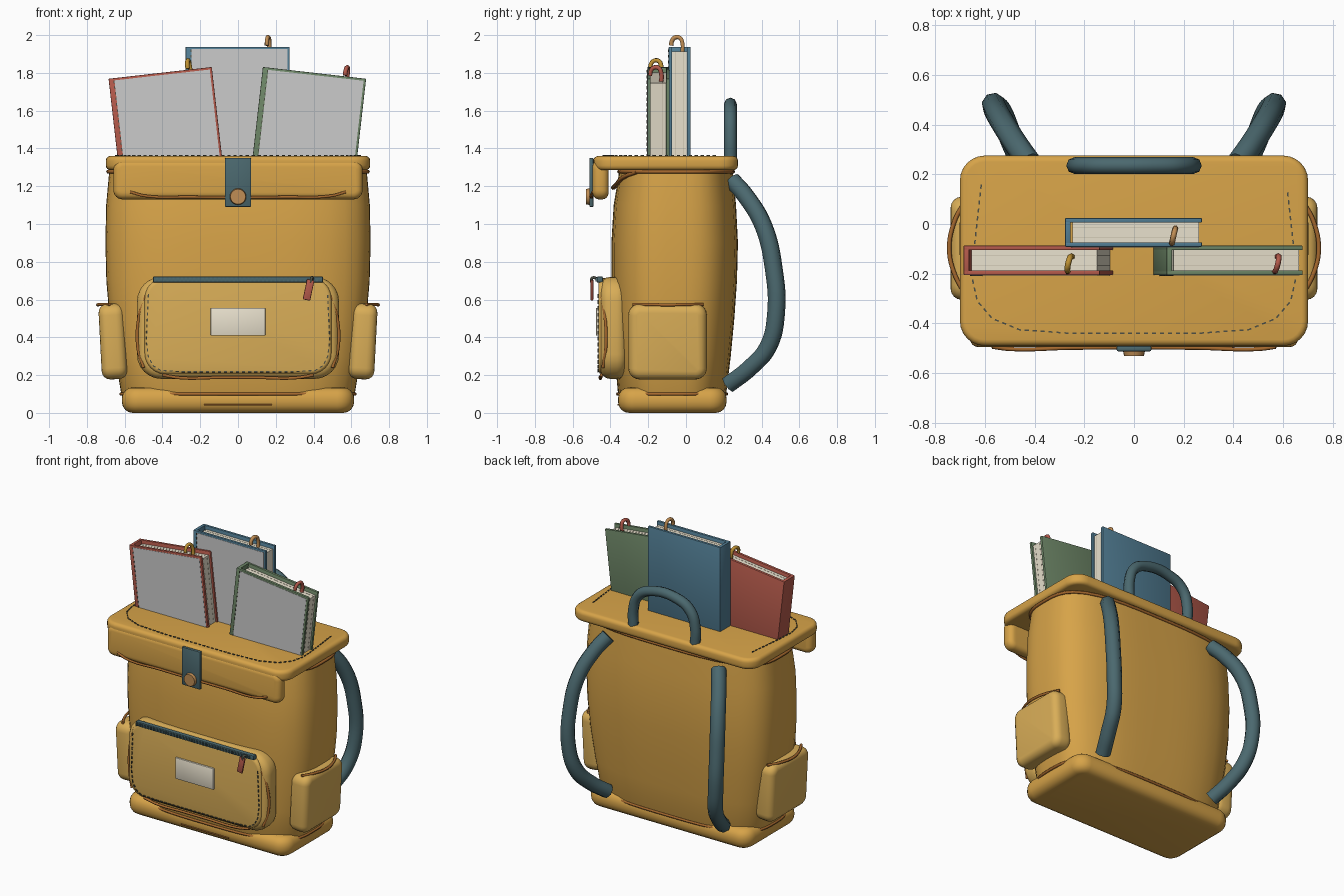
import bpy, bmesh
from math import sin, cos, pi, radians
from mathutils import Vector, Matrix

if "Cube" in bpy.data.objects:
    bpy.data.objects.remove(bpy.data.objects["Cube"])


def mat(name, r, g, b):
    m = bpy.data.materials.new(name)
    m.diffuse_color = [(c / 255) ** 2.2 for c in (r, g, b)] + [1]
    m.use_nodes = True
    m.node_tree.nodes["Principled BSDF"].inputs["Base Color"].default_value = m.diffuse_color
    return m


MUSTARD = mat("mustard", 214, 162, 74)
LIGHT = mat("light_mustard", 216, 172, 88)
BROWN = mat("brown_trim", 165, 105, 50)
BLUE = mat("strap_blue", 76, 104, 110)
DARK = mat("thread", 78, 80, 70)
CREAM = mat("paper", 232, 224, 204)
EDGE = mat("page_edge", 195, 186, 165)
COPPER = mat("copper", 190, 140, 85)
RED = mat("red_cloth", 178, 90, 76)
GREEN = mat("green_cloth", 108, 132, 102)
COVER = mat("blue_cloth", 82, 124, 146)
GOLD = mat("gold_ribbon", 190, 145, 55)


def finish(name, bm, m, angle=40):
    bmesh.ops.recalc_face_normals(bm, faces=bm.faces)
    me = bpy.data.meshes.new(name)
    bm.to_mesh(me)
    bm.free()
    for p in me.polygons:
        p.use_smooth = True
    me.set_sharp_from_angle(angle=radians(angle))
    if m:
        me.materials.append(m)
    ob = bpy.data.objects.new(name, me)
    bpy.context.collection.objects.link(ob)
    return ob


def loft(name, rings, m, angle=50):
    bm = bmesh.new()
    vs = [[bm.verts.new(p) for p in r] for r in rings]
    n = len(rings[0])
    for a, b in zip(vs, vs[1:]):
        for i in range(n):
            bm.faces.new((a[i], a[(i + 1) % n], b[(i + 1) % n], b[i]))
    bm.faces.new(vs[0])
    bm.faces.new(vs[-1])
    return finish(name, bm, m, angle)


def round_rect(x0, x1, y0, y1, r, n=6):
    out = []
    for k, (cx, cy) in enumerate(((x1 - r, y1 - r), (x0 + r, y1 - r), (x0 + r, y0 + r), (x1 - r, y0 + r))):
        for i in range(n + 1):
            a = (k + i / n) * pi / 2
            out.append((cx + r * cos(a), cy + r * sin(a)))
    return out


def super_ring(z, h, y0, y1, n=48, power=3.3):
    """Soft squarish outline of the bag body at height z."""
    out = []
    for i in range(n):
        c, s = cos(2 * pi * i / n), sin(2 * pi * i / n)
        k = (abs(c) ** power + abs(s) ** power) ** (-1 / power)
        out.append((h * c * k, (y0 + y1) / 2 + (y1 - y0) / 2 * s * k, z))
    return out


def plate(name, axis, u, v, w, r, e, m):
    """Rounded-rectangle cushion: spans u and v, thickness w along axis, edge radius e."""
    steps = [(e * (1 - sin(t * pi / 8)), w[0] + e * (1 - cos(t * pi / 8))) for t in range(5)]
    steps += [(d, w[1] + w[0] - h) for d, h in reversed(steps)]
    rings = []
    for d, h in steps:
        pts = round_rect(u[0] + d, u[1] - d, v[0] + d, v[1] - d, max(r - d, 0.004))
        rings.append([{"x": (h, a, b), "y": (a, h, b), "z": (a, b, h)}[axis] for a, b in pts])
    return loft(name, rings, m)


def box(name, lo, hi, m, bevel=0.0, matrix=None):
    bm = bmesh.new()
    bmesh.ops.create_cube(bm, size=1)
    for v in bm.verts:
        v.co = Vector([l + (c + 0.5) * (h - l) for c, l, h in zip(v.co, lo, hi)])
    if bevel:
        bmesh.ops.bevel(bm, geom=bm.edges[:], offset=bevel, segments=2, affect='EDGES', profile=0.5)
    if matrix:
        bm.transform(matrix)
    return finish(name, bm, m)


def tube(name, pts, r, m, cyclic=False, res=2, poly=False):
    cu = bpy.data.curves.new(name, 'CURVE')
    cu.dimensions = '3D'
    cu.bevel_depth, cu.bevel_resolution = r, res
    cu.use_fill_caps, cu.resolution_u = True, 6
    s = cu.splines.new('POLY' if poly else 'BEZIER')
    if poly:
        s.points.add(len(pts) - 1)
        for p, c in zip(s.points, pts):
            p.co = (*c, 1)
    else:
        s.bezier_points.add(len(pts) - 1)
        for p, c in zip(s.bezier_points, pts):
            p.co = c
            p.handle_left_type = p.handle_right_type = 'AUTO'
    s.use_cyclic_u = cyclic
    cu.materials.append(m)
    ob = bpy.data.objects.new(name, cu)
    bpy.context.collection.objects.link(ob)
    return ob


def stitches(name, pts, m, gap=0.032, size=(0.017, 0.006, 0.006)):
    bm = bmesh.new()
    carry = 0.0
    for a, b in zip(map(Vector, pts), map(Vector, pts[1:])):
        d = b - a
        rot = d.to_track_quat('X', 'Z').to_matrix().to_4x4()
        while carry < d.length:
            bmesh.ops.create_cube(bm, size=1, matrix=Matrix.Translation(a + d.normalized() * carry)
                                  @ rot @ Matrix.Diagonal((*size, 1)))
            carry += gap
        carry -= d.length
    return finish(name, bm, m)


def mirrored(half):
    """Complete a path that starts at the left and ends before x = 0."""
    return half + [(-p[0], *p[1:]) for p in reversed(half)]


# bag body: soft outline, bulging at mid height
body = [(.06, .60, -.345, .2), (.1, .618, -.36, .213), (.3, .652, -.378, .237), (.5, .68, -.388, .256),
        (.7, .697, -.395, .27), (.9, .702, -.395, .275), (1.1, .698, -.383, .265), (1.3, .68, -.35, .245)]
loft("bag_body", [super_ring(*s) for s in body], MUSTARD)
tube("top_piping", super_ring(1.277, .688, -.355, .25), .01, BROWN, True, 1, True)
tube("bottom_piping", super_ring(.1, .62, -.362, .215), .009, BROWN, True, 1, True)
tube("opening_lip", mirrored([(-.62, -.26, 1.275), (-.5, -.325, 1.25), (-.25, -.372, 1.205)]), .012, BROWN, res=1)

# squarer base whose corners show beyond the body
plate("base", "z", (-.615, .615), (-.36, .215), (0, .135), .09, .058, MUSTARD)
tube("base_seam", [(-.18, -.36, .043), (.18, -.36, .043)], .004, BROWN, res=1, poly=True)

# lid, front flap and their trim
plate("lid", "z", (-.7, .7), (-.49, .275), (1.285, 1.36), .1, .025, MUSTARD)
plate("lid_flap", "y", (-.66, .66), (1.13, 1.34), (-.495, -.41), .05, .035, MUSTARD)
tube("flap_piping", mirrored([(-.57, -.494, 1.17), (-.5, -.503, 1.15), (-.25, -.498, 1.143)]), .008, BROWN, res=1)
stitches("lid_stitching", mirrored([(-.615, .15, 1.362), (-.645, -.12, 1.362), (-.65, -.22, 1.362), (-.63, -.31, 1.362),
                                    (-.57, -.38, 1.362), (-.46, -.425, 1.362), (-.25, -.44, 1.362)]), DARK)
box("clasp_strap", (-.07, -.512, 1.09), (.07, -.49, 1.35), BLUE, .006)
bm = bmesh.new()
bmesh.ops.create_cone(bm, cap_ends=True, segments=20, radius1=.045, radius2=.04, depth=.025,
                      matrix=Matrix.Translation((0, -.518, 1.145)) @ Matrix.Rotation(pi / 2, 4, 'X'))
finish("clasp_button", bm, COPPER)

# front pocket with piping, stitching, zip and label
plate("front_pocket", "y", (-.535, .535), (.18, .72), (-.452, -.315), .13, .05, LIGHT)
plate("front_pocket_panel", "y", (-.495, .495), (.205, .715), (-.464, -.40), .11, .02, LIGHT)
tube("pocket_piping_bottom", mirrored([(-.4, -.448, .2), (-.3, -.452, .185), (-.1, -.455, .187)]), .009, BROWN, res=1)
for sx in (-1, 1):
    tube("pocket_piping_side", [(sx * .49, -.445, .62), (sx * .525, -.428, .5), (sx * .53, -.424, .35),
                                (sx * .5, -.44, .24)], .009, BROWN, res=1)
stitches("pocket_stitching", mirrored([(-.475, -.466, .62), (-.485, -.466, .38), (-.475, -.466, .3), (-.45, -.466, .25),
                                       (-.41, -.466, .225), (-.3, -.466, .218)]), DARK)
box("zip_tape", (-.45, -.472, .69), (.45, -.44, .722), BLUE, .006)
stitches("zip_teeth", [(-.44, -.473, .706), (.44, -.473, .706)], BLUE, .022, (.01, .012, .02))
tube("zip_slider", [(.395, -.47, .71), (.39, -.495, .715), (.385, -.5, .69)], .008, DARK, res=1)
box("zip_pull", (-.02, -.007, -.11), (.02, .007, 0), RED, .005,
    Matrix.Translation((.385, -.498, .705)) @ Matrix.Rotation(radians(12), 4, 'Y'))
box("label", (-.145, -.476, .41), (.145, -.46, .555), CREAM, .003)

# side pockets
for sx in (-1, 1):
    p = plate("side_pocket", "x", (-.305, .11), (-.2, .2), (-.068, .068), .06, .045, LIGHT)
    p.matrix_world = Matrix.Translation((sx * .662, 0, .378)) @ Matrix.Rotation(radians(sx * 3), 4, 'Y')
    tube("side_pocket_piping", [(sx * .68, -.28, .575), (sx * .722, -.2, .574), (sx * .743, -.1, .572),
                                (sx * .722, .01, .574), (sx * .68, .09, .575)], .009, BROWN, res=1)

# shoulder straps and carry handle
for sx in (-1, 1):
    tube("shoulder_strap", [(sx * x, y, z) for x, y, z in (
        (.42, .245, 1.23), (.47, .315, 1.15), (.53, .41, .99), (.56, .465, .76), (.56, .477, .53), (.53, .435, .35),
        (.49, .335, .235), (.44, .225, .15))], .048, BLUE)
tube("carry_handle", mirrored([(-.235, .235, 1.34), (-.235, .235, 1.46), (-.2, .235, 1.56), (-.11, .235, 1.617)]),
     .034, BLUE)


# books with grey front panel, placed by the middle of the top edge
def book(name, top, w, t, tilt, m, ribbon_x, ribbon_mat, rise):
    mx = Matrix.Translation(top) @ Matrix.Rotation(radians(tilt), 4, 'Y')
    h, f, c, bot = w / 2, t / 2, .018, -.62
    box(name + "_front_cover", (-h, -f, bot), (h, -f + c, 0), m, .003, mx)
    box(name + "_back_cover", (-h, f - c, bot), (h, f, 0), m, .003, mx)
    box(name + "_spine", (-h, -f + .002, bot), (-h + .022, f - .002, 0), m, .003, mx)
    box(name + "_pages", (-h + .03, -f + c, bot), (h - .012, f - c, -.025), CREAM, 0, mx)
    box(name + "_front_panel", (-h + .03, -f - .002, bot), (h - .012, -f + .004, -.012), None, 0, mx)
    stitches(name + "_spine_stitching", [mx @ Vector((-h + .027, -f - .001, z)) for z in (-.5, -.01)], DARK, .03,
             (.014, .005, .005))
    for i in (1, 3):
        y = -f + c + i * (t - 2 * c) / 4
        box(name + "_page_line", (-h + .03, y - .001, bot), (h - .011, y + .001, -.024), EDGE, 0, mx)
    pts = [(0, .012, -.06), (0, .012, rise - .03), (-.003, 0, rise - .014), (-.008, -.022, rise - .012),
           (-.012, -.04, rise - .03), (-.013, -.044, rise - .055)]
    tube(name + "_ribbon", [mx @ Vector((ribbon_x + x, y, z)) for x, y, z in pts], .012, ribbon_mat, res=1)


book("blue_book", (-.002, -.034, 1.938), .55, .115, 0, COVER, .167, COPPER, .062)
book("red_book", (-.412, -.146, 1.80), .55, .118, -6.5, RED, .16, GOLD, .06)
book("green_book", (.405, -.146, 1.80), .55, .118, 6.5, GREEN, .175, RED, .06)
